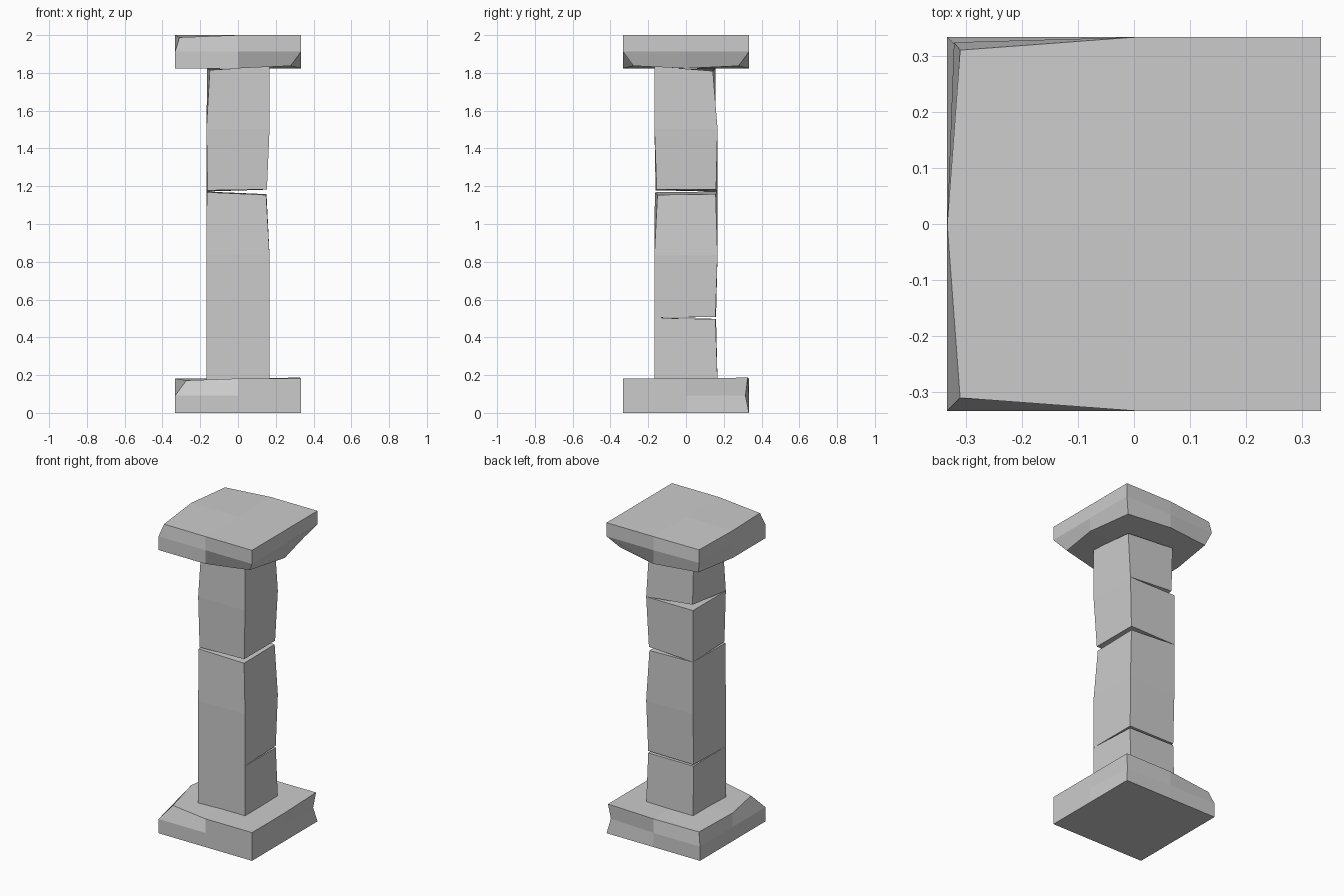
import bpy
import bmesh

if "Cube" in bpy.data.objects:
    bpy.data.objects.remove(bpy.data.objects["Cube"], do_unlink=True)

STONE = (0.6, 0.6, 0.6, 1.0)
stone = bpy.data.materials.new("grey_stone")
stone.use_nodes = True
stone.diffuse_color = STONE
stone.node_tree.nodes["Principled BSDF"].inputs["Base Color"].default_value = STONE


def sign(v):
    return 0 if abs(v) < 0.1 else (1 if v > 0 else -1)


def stone_block(name, half, bottom, top, chips, split=False):
    """Box whose corners, keyed by side signs, are worn: (x inset, y inset, z inset)."""
    bm = bmesh.new()
    bmesh.ops.create_cube(bm, size=2)
    if split:
        bmesh.ops.subdivide_edges(bm, edges=bm.edges[:], cuts=1, use_grid_fill=True)
    for v in bm.verts:
        key = tuple(sign(c) for c in v.co)
        dx, dy, dz = chips.get(key, (0, 0, 0))
        v.co.x = key[0] * (half - dx)
        v.co.y = key[1] * (half - dy)
        v.co.z = (bottom + top) / 2 + key[2] * ((top - bottom) / 2 - dz)
    mesh = bpy.data.meshes.new(name)
    bm.to_mesh(mesh)
    bm.free()
    mesh.materials.append(stone)
    obj = bpy.data.objects.new(name, mesh)
    bpy.context.collection.objects.link(obj)
    return obj


# Square base slab with worn top corners
stone_block("base_slab", 0.333, 0, 0.182, {
    (-1, -1, 1): (0.06, 0.06, 0.01),
    (-1, 1, 1): (0.025, 0.025, 0.012),
    (1, 1, 1): (0.006, 0.006, -0.005),
    (1, 1, 0): (0.018, 0.018, 0),
}, split=True)

# Shaft of five stacked blocks with chipped joints
W = 0.167
stone_block("shaft_block_bottom", W, 0.17, 0.503, {
    (1, 1, 1): (0.007, 0.011, 0.007),
    (-1, 1, 1): (0.002, 0.008, 0.005),
})
stone_block("shaft_block_lower", W, 0.503, 0.836, {
    (1, 1, -1): (0.007, 0.011, 0.006),
    (-1, 1, -1): (0.002, 0.008, 0.005),
})
stone_block("shaft_block_middle", W, 0.836, 1.172, {
    (1, -1, 1): (0.018, 0.016, 0.018),
    (1, 1, 1): (0.016, 0.01, 0.014),
    (-1, -1, 1): (0.002, 0.002, 0.004),
})
stone_block("shaft_block_upper", W, 1.172, 1.504, {
    (1, -1, -1): (0.014, 0.012, 0.011),
    (1, 1, -1): (0.014, 0.008, 0.01),
    (-1, -1, -1): (0.006, 0.006, 0.006),
})
stone_block("shaft_block_top", W, 1.504, 1.835, {
    (-1, -1, 1): (0.018, 0.006, 0.02),
    (1, 1, 1): (0.004, 0.025, 0.025),
    (-1, 1, 1): (0.004, 0.012, 0.01),
    (-1, 1, -1): (0.012, 0.012, 0.03),
})

# Square capital slab, worn above on one side and below on the other
stone_block("capital_slab", 0.333, 1.824, 2.0, {
    (-1, -1, 1): (0.023, 0.023, 0.012),
    (-1, 1, 1): (0.023, 0.023, 0.012),
    (-1, 1, 0): (0.012, 0.009, 0),
    (-1, 1, -1): (0.04, 0.04, 0.008),
    (1, -1, -1): (0.055, 0.055, 0.013),
    (1, 1, -1): (0.055, 0.055, 0.013),
}, split=True)
